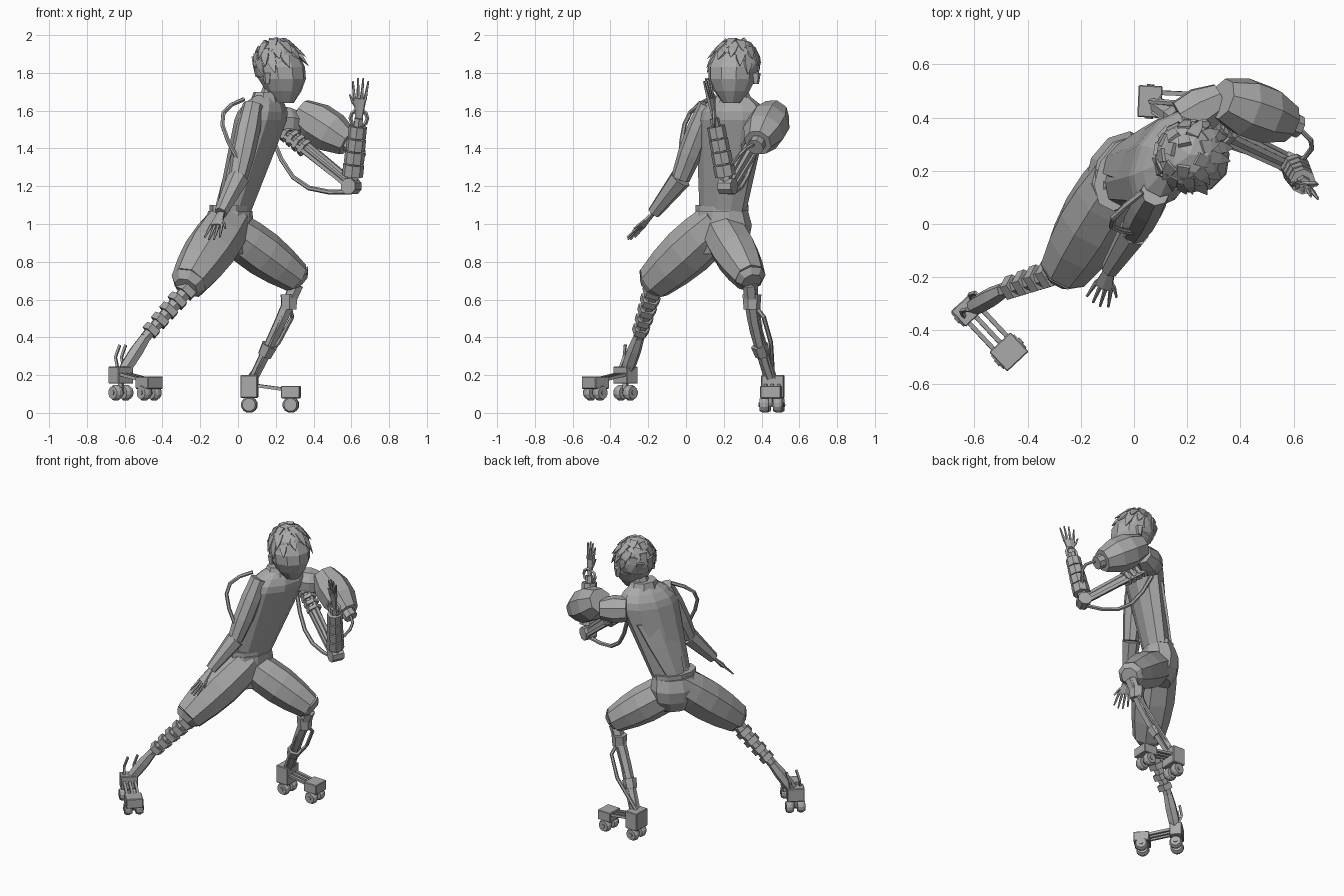
import bpy, bmesh, math, random
from mathutils import Vector, Matrix

random.seed(4)
if "Cube" in bpy.data.objects:
    bpy.data.objects.remove(bpy.data.objects["Cube"])

grey = bpy.data.materials.new("plain_grey")
grey.use_nodes = True
tone = (0.4, 0.4, 0.4, 1)
grey.diffuse_color = tone
grey.node_tree.nodes["Principled BSDF"].inputs["Base Color"].default_value = tone

UP = Vector((0, 0, 1))
SIDE = Vector((0.45, 0.89, 0))      # shoulder axis, towards the robotic arm
FRONT = SIDE.cross(UP)              # chest direction

# Body landmarks
crotch = Vector((-0.04, 0.18, 0.84))
waist = Vector((-0.04, 0.19, 1.07))
chest = Vector((0.12, 0.24, 1.55))
throat = Vector((0.15, 0.25, 1.68))
chin = Vector((0.25, 0.24, 1.64))
crown = Vector((0.21, 0.25, 1.96))
skull = Vector((0.21, 0.26, 1.85))
shoulder = Vector((0.08, 0.12, 1.63))
elbow = Vector((0, -0.03, 1.24))
wrist = Vector((-0.09, -0.17, 1.06))
socket = Vector((0.18, 0.39, 1.54))
robot_elbow = Vector((0.6, 0.22, 1.2))
robot_wrist = Vector((0.64, 0.15, 1.56))
pod_top = Vector((0.33, 0.47, 1.59))
pod_tip = Vector((0.58, 0.38, 1.43))
rear_knee = Vector((-0.26, -0.17, 0.66))
rear_shin = Vector((-0.49, -0.25, 0.4))
rear_heel = Vector((-0.62, -0.32, 0.2))
rear_toe = Vector((-0.47, -0.48, 0.16))
front_knee = Vector((0.31, 0.34, 0.68))
front_heel = Vector((0.06, 0.46, 0.14))
front_toe = Vector((0.28, 0.45, 0.11))


def finish(name, bm):
    bmesh.ops.recalc_face_normals(bm, faces=bm.faces)
    mesh = bpy.data.meshes.new(name)
    bm.to_mesh(mesh)
    bm.free()
    mesh.materials.append(grey)
    bpy.context.collection.objects.link(bpy.data.objects.new(name, mesh))


def limb(name, start, end, r_start, r_end, bulge=0, bow=Vector(), steps=1,
         sides=6, squash=1, across=SIDE, level=False):
    """Tapered tube that can swell and bow in the middle; level keeps rings horizontal."""
    bm, rings = bmesh.new(), []
    for i in range(steps + 1):
        t = i / steps
        swell = math.sin(math.pi * t)
        centre = start.lerp(end, t) + bow * swell
        radius = r_start + (r_end - r_start) * t + bulge * swell
        axis = end - start + bow * math.pi * math.cos(math.pi * t)
        axis = UP if level else axis.normalized()
        a = (across - axis * across.dot(axis)).normalized()
        b = axis.cross(a) * squash
        turns = [math.tau * (k + 0.5) / sides for k in range(sides)]
        rings.append([bm.verts.new(centre + (a * math.cos(k) + b * math.sin(k)) * radius)
                      for k in turns])
    for low, high in zip(rings, rings[1:]):
        for k in range(sides):
            bm.faces.new((low[k], low[k - 1], high[k - 1], high[k]))
    bm.faces.new(rings[0])
    bm.faces.new(rings[-1])
    finish(name, bm)


def bands(name, start, end, count, fill, r_start, r_end, sides):
    """Evenly spaced sleeves along a straight core."""
    for i in range(count):
        radius = r_start + (r_end - r_start) * i / count
        limb(name, start.lerp(end, i / count), start.lerp(end, (i + fill) / count),
             radius, radius, sides=sides)


def box(name, centre, size, along):
    """Chamfered box whose local x follows a horizontal direction."""
    bm = bmesh.new()
    bmesh.ops.create_cube(bm, size=1)
    turn = Matrix.Rotation(math.atan2(along.y, along.x), 4, "Z")
    bm.transform(Matrix.Translation(centre) @ turn @ Matrix.Diagonal((*size, 1)))
    bmesh.ops.bevel(bm, geom=bm.edges[:], offset=0.004, segments=1, affect="EDGES")
    finish(name, bm)


def hand(name, root, reach, across):
    """Palm with four fingers and a thumb."""
    across = across.normalized()
    thin = 0.01
    limb(name + "_palm", root, root + reach * 0.5, 0.022, 0.04, steps=2, squash=0.4, across=across)
    for k in (-1.5, -0.5, 0.5, 1.5):
        base = root + reach * 0.45 + across * k * 0.02
        tip = base + reach * (0.6 - abs(k) * 0.08) + across * k * thin
        limb(name + "_finger", base, tip, thin, thin / 2, sides=5)
    limb(name + "_thumb", root + reach * 0.2, root + reach * 0.6 + across * 0.06,
         thin, thin / 2, bow=across * thin, steps=2, sides=5)


def skate(name, heel, toe, heel_size, rise, radius):
    """Wheeled foot: heel block, toe block, three bars and wheel pairs."""
    along = toe - heel
    along.z = 0
    along.normalize()
    side = UP.cross(along)
    box(name + "_heel", heel, heel_size, along)
    box(name + "_toe", toe, (0.1, 0.11, 0.065), along)
    for k in (-1, 0, 1):
        shift = side * k * 0.035 + UP * 0.01
        limb(name + "_bar", heel + shift, toe + shift, 0.012, 0.012, sides=4)
    for block in (heel, toe):
        hub = block.copy()
        hub.z = rise + radius
        limb(name + "_fork", hub, block, 0.016, 0.016, sides=4)
        limb(name + "_axle", hub - side * 0.065, hub + side * 0.065, 0.014, 0.014, across=UP)
        for k in (-1, 1):
            limb(name + "_wheel", hub + side * k * 0.012, hub + side * k * 0.06,
                 radius * 0.8, radius * 0.8, bulge=radius / 4.3, steps=3, sides=12, across=UP)


# Torso, pelvis and baggy short trousers
limb("torso", waist - UP * 0.06, chest, 0.125, 0.2, steps=4, sides=10, squash=0.6, level=True)
limb("upper_chest", chest, throat, 0.2, 0.09, bulge=0.03, steps=3, sides=10, squash=0.6, level=True)
limb("jacket_tail", crotch - FRONT * 0.1 + UP * 0.13, chest - FRONT * 0.06 - UP * 0.1, 0.03, 0.15,
     bulge=0.01, steps=3, squash=0.45, level=True)
limb("pelvis", crotch, waist, 0.11, 0.145, bulge=0.035, bow=FRONT * -0.015, steps=3, sides=10,
     squash=0.75, level=True)
limb("waistband", waist, waist + UP * 0.03, 0.15, 0.15, sides=10, squash=0.65, level=True)
rear_hem = rear_knee + UP * 0.03
limb("rear_trouser_leg", waist - UP * 0.05, rear_hem, 0.12, 0.1, bulge=0.028, steps=4, sides=8)
limb("rear_hem", rear_hem, rear_hem.lerp(waist, -0.07), 0.1, 0.065, sides=8)
front_hem = front_knee + UP * 0.035
limb("front_trouser_leg", waist - UP * 0.1, front_hem, 0.11, 0.085, bulge=0.025, steps=4, sides=8)
limb("front_hem", front_hem, front_hem.lerp(waist, -0.06), 0.085, 0.055, sides=8)

# Collar, neck and head
limb("collar", throat - UP * 0.04, throat + UP * 0.02, 0.11, 0.085, sides=8, squash=0.75, level=True)
limb("neck", throat - UP * 0.06, skull - UP * 0.1, 0.06, 0.06, sides=8)
limb("head", chin, crown, 0.045, 0.06, bulge=0.08, steps=5, sides=10, level=True)
nose = skull + FRONT * 0.125 - UP * 0.11
limb("nose", nose, nose + UP * 0.06, 0.022, 0.006, sides=4, level=True)
for s in (-1, 1):
    ear = skull + SIDE * s * 0.125 - UP * 0.11
    limb("ear", ear, ear + UP * 0.06, 0.015, 0.025, sides=5, level=True)

# Hair: faceted cap with broad layered locks lying close to it
bm = bmesh.new()
bmesh.ops.create_icosphere(bm, subdivisions=2, radius=0.135)
bm.transform(Matrix.Translation(skull))
face_side = (FRONT * 0.8 - UP * 0.65).normalized()
bmesh.ops.bisect_plane(bm, geom=bm.verts[:] + bm.edges[:] + bm.faces[:],
                       plane_co=skull + face_side * 0.055, plane_no=face_side, clear_outer=True)
finish("hair_cap", bm)
LOCKS = 32
for i in range(LOCKS):
    height = 0.9 - 1.1 * i / LOCKS
    out = Matrix.Rotation(i * 2.4, 3, "Z") @ FRONT
    if height < 0.2 and out.dot(FRONT) > 0.5:
        continue
    normal = out * math.sqrt(1 - height * height) + UP * height
    flow = (out * (height + 0.15) - UP * 0.85 + FRONT * 0.3).normalized()
    root = skull + normal * 0.125
    limb("hair_lock", root - flow * 0.03, root + flow * random.uniform(0.05, 0.08), 0.035, 0.002,
         bulge=0.01, steps=2, sides=4, squash=0.35, across=normal.cross(flow))

# Natural arm with sleeve, cuff and back hose
limb("sleeve", shoulder, elbow, 0.055, 0.05, bulge=0.014, steps=3, sides=8)
limb("cuff", elbow, wrist, 0.06, 0.036, steps=2, sides=7)
hand("natural_hand", wrist, Vector((-0.05, -0.13, -0.14)), FRONT)
limb("back_hose", shoulder + Vector((-0.05, 0, 0.03)), elbow + UP * 0.1, 0.012, 0.012,
     bow=Vector((-0.1, -0.04, 0.06)), steps=5)

# Robotic shoulder, pod and upper arm
joint = pod_top - UP * 0.06
limb("shoulder_joint", socket, joint, 0.08, 0.065, bulge=0.018, steps=2, sides=8)
limb("arm_pod", pod_top, pod_tip, 0.08, 0.075, bulge=0.04, steps=3, sides=8)
limb("pod_nozzle", pod_tip, pod_tip.lerp(pod_top, -0.15), 0.045, 0.045, sides=8)
upper = socket + Vector((0.04, 0.01, -0.03))
limb("upper_arm_core", upper, robot_elbow, 0.035, 0.025)
for k in range(3):
    offset = Matrix.Rotation(k * math.tau / 3, 3, "X") @ UP * 0.042
    limb("upper_arm_bar", upper + offset, robot_elbow + offset * 0.8, 0.014, 0.014, sides=4)
bands("upper_arm_band", upper.lerp(robot_elbow, 0.08), upper.lerp(robot_elbow, 0.4), 4, 0.55, 0.05, 0.05, 6)
limb("arm_hose", socket - UP * 0.08, robot_elbow - UP * 0.03, 0.013, 0.013,
     bow=Vector((-0.06, 0, -0.1)), steps=5)
limb("pod_hose", pod_tip, robot_elbow + UP * 0.08, 0.01, 0.01, bow=Vector((0.08, 0, 0.03)), steps=5)

# Robotic elbow, forearm and hand
limb("elbow_hinge", robot_elbow - SIDE * 0.04, robot_elbow + SIDE * 0.04, 0.045, 0.045, sides=8, across=UP)
limb("forearm_core", robot_elbow, robot_wrist, 0.032, 0.025)
bands("forearm_segment", robot_elbow.lerp(robot_wrist, 0.15), robot_elbow.lerp(robot_wrist, 0.9),
      4, 0.9, 0.056, 0.046, 8)
bpy.ops.mesh.primitive_torus_add(major_segments=10, minor_segments=4, major_radius=0.045,
                                 minor_radius=0.01, location=robot_wrist,
                                 rotation=(math.pi / 2, 0, 0))
ring = bpy.context.object
ring.name = "wrist_ring"
ring.data.materials.append(grey)
hand("robotic_hand", robot_wrist, Vector((0.01, -0.04, 0.21)), Vector((-0.9, 0.4, 0)))

# Rear lower leg: stacked plates on a core, then a bare shank
limb("rear_leg_core", rear_knee, rear_shin, 0.04, 0.03)
bands("rear_leg_plate", rear_knee, rear_shin, 5, 0.55, 0.058, 0.045, 5)
limb("rear_shank", rear_shin, rear_heel, 0.03, 0.03, bulge=0.009, steps=3)
skate("rear_skate", rear_heel, rear_toe, (0.08, 0.11, 0.09), 0.065, 0.042)
for s in (-1, 1):
    spur = rear_heel + SIDE * s * 0.035 + UP * 0.03
    limb("heel_spur", spur, spur + Vector((0.01, 0.03, 0.13)), 0.009, 0.009,
         bow=FRONT * -0.02, steps=2, sides=4)

# Front lower leg: knee, shank, shin rods and side strut
bend = Vector((0.02, -0.03, 0.03))
limb("front_leg_core", front_knee, front_heel, 0.04, 0.026, bow=bend, steps=5)
knee_cap = front_knee.lerp(front_heel, 0.2) + bend / 2
limb("front_knee_cap", knee_cap + UP * 0.04, knee_cap - UP * 0.04, 0.05, 0.044)
shin = front_knee.lerp(front_heel, 0.65) + bend
limb("front_shin_band", shin, shin.lerp(front_heel, 0.25), 0.046, 0.04)
for s in (-1, 1):
    shift = SIDE * s * 0.025
    limb("front_shin_rod", front_knee + shift, front_heel + shift, 0.013, 0.013, bow=bend, steps=2, sides=4)
limb("front_strut", knee_cap, front_heel + UP * 0.05, 0.012, 0.012,
     bow=Vector((0.1, 0.03, 0.06)), steps=3)
skate("front_skate", front_heel, front_toe, (0.09, 0.12, 0.12), 0, 0.043)
